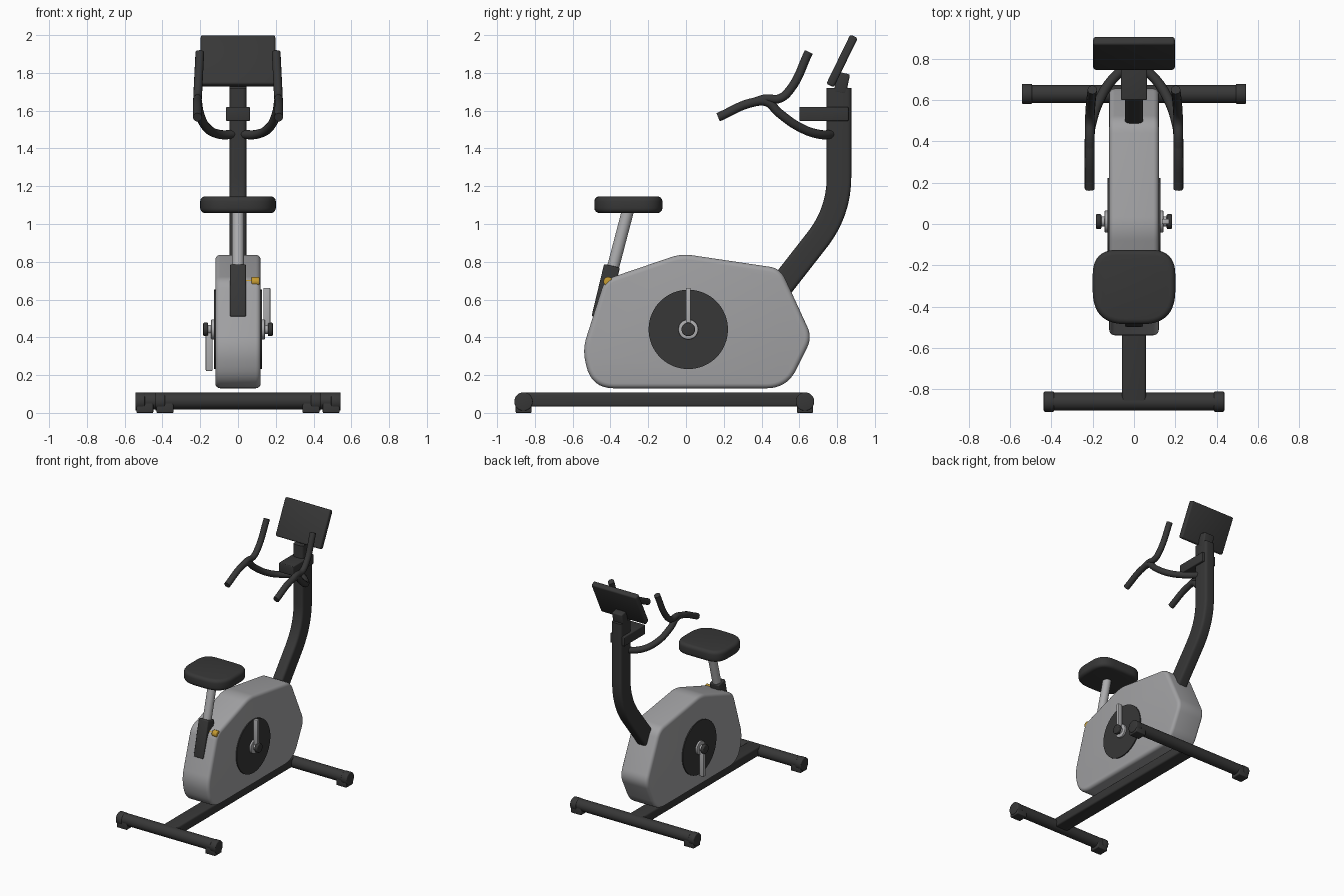
import bpy, bmesh, math
from mathutils import Vector, Matrix

if "Cube" in bpy.data.objects:
    bpy.data.objects.remove(bpy.data.objects["Cube"])


def material(name, rgb):
    m = bpy.data.materials.new(name)
    m.diffuse_color = (*rgb, 1)
    m.use_nodes = True
    m.node_tree.nodes["Principled BSDF"].inputs["Base Color"].default_value = m.diffuse_color
    return m


DARK = material("dark_frame", (0.038, 0.038, 0.038))
SHELL = material("grey_shell", (0.36, 0.36, 0.37))
METAL = material("light_metal", (0.42, 0.42, 0.43))
GOLD = material("gold_knob", (0.55, 0.32, 0.03))


def finish(ob, mat, bevel=0, segments=3):
    """Assign material, optional rounded edges and smooth shading."""
    ob.data.materials.clear()
    ob.data.materials.append(mat)
    bpy.ops.object.select_all(action='DESELECT')
    ob.select_set(True)
    bpy.context.view_layer.objects.active = ob
    if bevel:
        mod = ob.modifiers.new("rounded_edges", 'BEVEL')
        mod.width, mod.segments = bevel, segments
        mod.limit_method, mod.angle_limit = 'ANGLE', math.radians(50)
        bpy.ops.object.modifier_apply(modifier=mod.name)
    bpy.ops.object.shade_smooth_by_angle(angle=math.radians(40))
    return ob


def from_bmesh(name, bm, mat, bevel=0, segments=3):
    bmesh.ops.recalc_face_normals(bm, faces=bm.faces[:])
    me = bpy.data.meshes.new(name)
    bm.to_mesh(me)
    bm.free()
    ob = bpy.data.objects.new(name, me)
    bpy.context.collection.objects.link(ob)
    return finish(ob, mat, bevel, segments)


def box(name, center, size, mat, bevel=0.008, tilt=0):
    """Box turned about the x axis by tilt degrees."""
    bm = bmesh.new()
    bmesh.ops.create_cube(bm, size=1)
    m = (Matrix.Translation(center) @ Matrix.Rotation(math.radians(tilt), 4, 'X')
         @ Matrix.Diagonal((*size, 1)))
    bm.transform(m)
    return from_bmesh(name, bm, mat, bevel)


def rod(name, a, b, radius, mat, bevel=0, sides=32):
    """Cylinder between two points."""
    a, b = Vector(a), Vector(b)
    bm = bmesh.new()
    bmesh.ops.create_cone(bm, cap_ends=True, segments=sides, radius1=radius,
                          radius2=radius, depth=(b - a).length)
    bm.transform(Matrix.Translation((a + b) / 2)
                 @ (b - a).to_track_quat('Z', 'Y').to_matrix().to_4x4())
    return from_bmesh(name, bm, mat, bevel)


def rounded(corners, steps=8):
    """Round a polygon given as (u, v, cut length) corners."""
    out, n = [], len(corners)
    for i, (u, v, cut) in enumerate(corners):
        p = Vector((u, v))
        a = p + (Vector(corners[i - 1][:2]) - p).normalized() * cut
        b = p + (Vector(corners[(i + 1) % n][:2]) - p).normalized() * cut
        for k in range(steps + 1):
            t = k / steps
            out.append(a * (1 - t) ** 2 + p * 2 * t * (1 - t) + b * t * t)
    return out


def prism(name, outline, to_3d, direction, mat, bevel):
    bm = bmesh.new()
    face = bm.faces.new([bm.verts.new(to_3d(p)) for p in outline])
    ext = bmesh.ops.extrude_face_region(bm, geom=[face])
    bmesh.ops.translate(bm, vec=direction,
                        verts=[g for g in ext["geom"] if isinstance(g, bmesh.types.BMVert)])
    return from_bmesh(name, bm, mat, bevel, 4)


def tube(name, points, radius, mat):
    """Smooth bent tube through the points."""
    cu = bpy.data.curves.new(name, 'CURVE')
    cu.dimensions, cu.bevel_depth, cu.bevel_resolution = '3D', radius, 4
    cu.use_fill_caps, cu.resolution_u = True, 8
    sp = cu.splines.new('BEZIER')
    sp.bezier_points.add(len(points) - 1)
    for bp, p in zip(sp.bezier_points, points):
        bp.co = p
        bp.handle_left_type = bp.handle_right_type = 'AUTO'
    ob = bpy.data.objects.new(name, cu)
    bpy.context.collection.objects.link(ob)
    bpy.ops.object.select_all(action='DESELECT')
    ob.select_set(True)
    bpy.context.view_layer.objects.active = ob
    bpy.ops.object.convert(target='MESH')
    return finish(bpy.context.object, mat)


# Flywheel housing
shell = rounded([(-0.548, 0.335, 0.07), (-0.43, 0.705, 0.05), (-0.025, 0.843, 0.06),
                 (0.50, 0.765, 0.06), (0.668, 0.40, 0.06), (0.535, 0.13, 0.11),
                 (-0.50, 0.13, 0.12)])
prism("housing", shell, lambda p: (-0.12, p.x, p.y), (0.24, 0, 0), SHELL, 0.026)

# Floor beam and stabiliser bars with end caps and feet
box("floor_beam", (0, -0.115, 0.07), (0.116, 1.5, 0.074), DARK, 0.012)
for name, y, half in (("front", -0.86, 0.437), ("rear", 0.63, 0.543)):
    rod(name + "_stabiliser", (-half + 0.02, y, 0.063), (half - 0.02, y, 0.063), 0.044, DARK)
    for side in (-1, 1):
        rod(name + "_end_cap", (side * (half - 0.05), y, 0.06), (side * half, y, 0.06),
            0.049, DARK, 0.006)
        box(name + "_foot", (side * (half - 0.05), y, 0.028), (0.09, 0.084, 0.056), DARK, 0.006)

# Front post: rounded rectangular section swept along a bent path
path = [Vector((0.44, 0.59)), Vector((0.69, 0.91))]
p0, p1, p2 = Vector((0.69, 0.91)), Vector((0.81, 1.06)), Vector((0.81, 1.25))
for k in range(1, 13):
    t = k / 12
    path.append(p0 * (1 - t) ** 2 + p1 * 2 * t * (1 - t) + p2 * t * t)
path.append(Vector((0.81, 1.72)))
section = rounded([(-0.044, -0.065, 0.022), (0.044, -0.065, 0.022),
                   (0.044, 0.065, 0.022), (-0.044, 0.065, 0.022)], 4)
bm = bmesh.new()
rings = []
for i, p in enumerate(path):
    d = (path[min(i + 1, len(path) - 1)] - path[max(i - 1, 0)]).normalized()
    across = Vector((d.y, -d.x))
    rings.append([bm.verts.new((s.x, p.x + across.x * s.y, p.y + across.y * s.y))
                  for s in section])
for r, q in zip(rings, rings[1:]):
    for j in range(len(r)):
        k = (j + 1) % len(r)
        bm.faces.new((r[j], r[k], q[k], q[j]))
bm.faces.new(rings[0])
bm.faces.new(rings[-1])
from_bmesh("front_post", bm, DARK)

# Console, its stem and the bracket
box("console", (0, 0.826, 1.863), (0.395, 0.044, 0.29), DARK, 0.012, -26)
box("console_stem", (0, 0.825, 1.745), (0.09, 0.066, 0.11), DARK, 0.01, -12)
box("post_bracket", (0, 0.73, 1.583), (0.126, 0.26, 0.075), DARK, 0.006)

# Handlebars: lower arm with grip, and an upright horn on each side
for s in (-1, 1):
    tube("handlebar", [(s * 0.01, 0.78, 1.475), (s * 0.10, 0.705, 1.475), (s * 0.165, 0.605, 1.51),
                       (s * 0.205, 0.49, 1.59), (s * 0.214, 0.43, 1.645),
                       (s * 0.215, 0.36, 1.645), (s * 0.215, 0.17, 1.565)], 0.024, DARK)
    tube("handlebar_horn", [(s * 0.215, 0.36, 1.645), (s * 0.215, 0.42, 1.663),
                            (s * 0.214, 0.495, 1.664), (s * 0.212, 0.55, 1.71),
                            (s * 0.202, 0.65, 1.91)], 0.023, DARK)

# Saddle, seat post and clamp
seat = rounded([(-0.2, -0.125, 0.12), (0.2, -0.125, 0.12), (0.2, -0.485, 0.16), (-0.2, -0.485, 0.16)], 10)
prism("saddle", seat, lambda p: (p.x, p.y, 1.058), (0, 0, 0.088), DARK, 0.026)
rod("seat_post", (0, -0.305, 1.08), (0, -0.41, 0.68), 0.032, METAL)
box("seat_clamp", (0, -0.425, 0.64), (0.084, 0.086, 0.285), DARK, 0.008, -13.5)
rod("knob_stem", (0.03, -0.412, 0.695), (0.08, -0.412, 0.695), 0.009, GOLD)
rod("adjusting_knob", (0.072, -0.412, 0.695), (0.114, -0.412, 0.695), 0.025, GOLD, 0.007)

# Drive discs, hubs and crank arms on both sides
Y, Z = 0.012, 0.442
for s in (-1, 1):
    rod("drive_disc", (s * 0.10, Y, Z), (s * 0.128, Y, Z), 0.21, DARK, 0, 64)
    rod("hub_flange", (s * 0.11, Y, Z), (s * 0.142, Y, Z), 0.053, METAL, 0.004)
    rod("crank_axle", (s * 0.11, Y, Z), (s * 0.165, Y, Z), 0.024, METAL)
    rod("hub_cap", (s * 0.158, Y, Z), (s * 0.184, Y, Z), 0.036, DARK, 0.006)
    box("crank_arm", (s * 0.153, Y, Z + s * 0.11), (0.036, 0.026, 0.22), METAL, 0.005)
